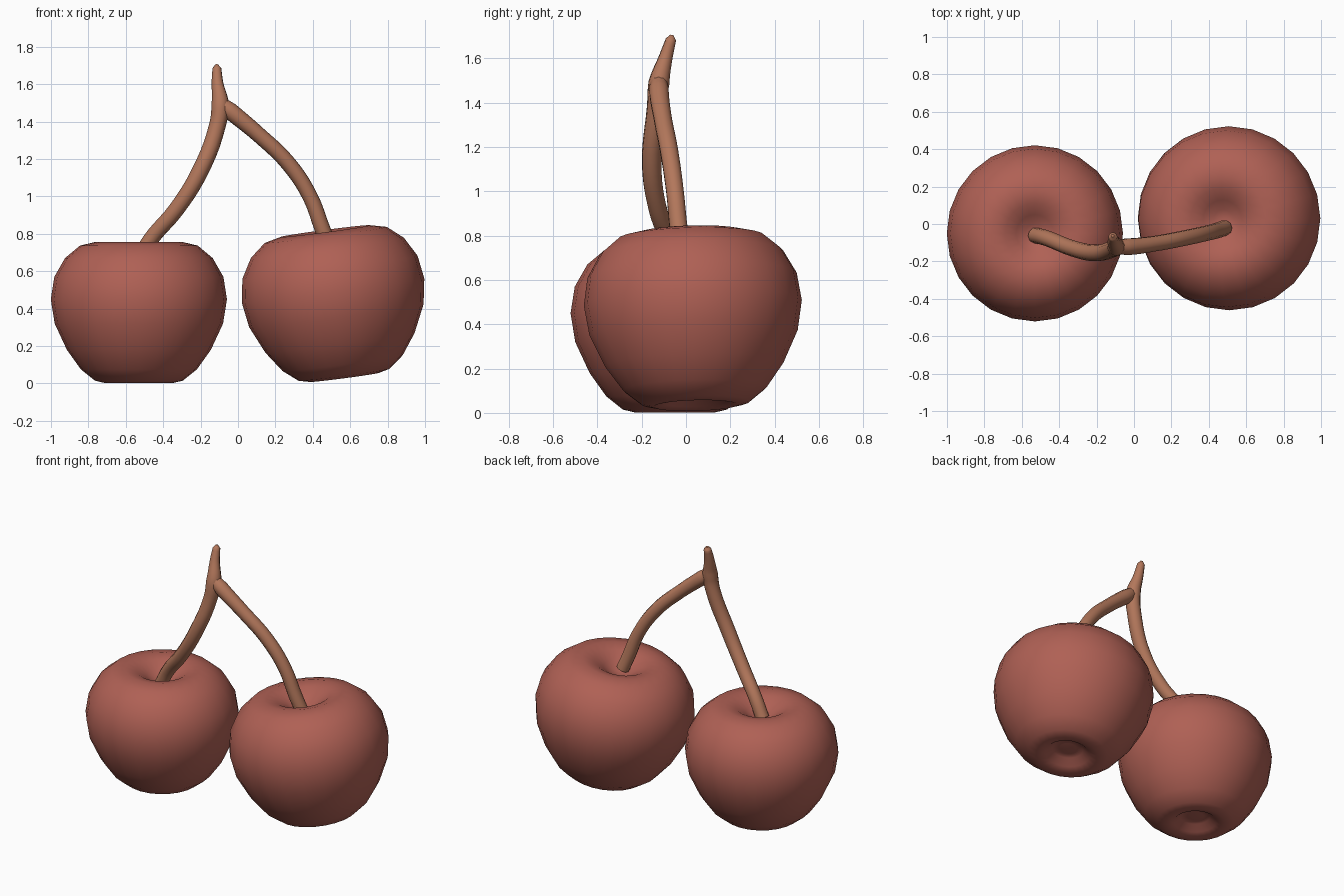
import bpy, bmesh, math
from mathutils import Matrix, Vector

if "Cube" in bpy.data.objects:
    bpy.data.objects.remove(bpy.data.objects["Cube"])


def material(name, rgb):
    m = bpy.data.materials.new(name)
    m.diffuse_color = (*rgb, 1)
    m.use_nodes = True
    m.node_tree.nodes["Principled BSDF"].inputs["Base Color"].default_value = m.diffuse_color
    return m


RED = material("cherry red", (0.43, 0.118, 0.09))
BROWN = material("stem brown", (0.45, 0.185, 0.105))

# cherry profile (radius, height): bottom bump, dimple, belly, shoulder, top dimple
PROFILE = [(0, 0.04), (0.05, 0.055), (0.09, 0.05), (0.13, 0.015), (0.18, 0.002),
           (0.235, 0.015), (0.31, 0.075), (0.385, 0.18), (0.45, 0.32), (0.471, 0.45),
           (0.452, 0.57), (0.395, 0.67), (0.315, 0.737), (0.23, 0.757),
           (0.16, 0.742), (0.10, 0.705), (0.05, 0.67), (0, 0.66)]
SIDES = 24


def cherry(name, center, scale, tilt_x, tilt_y):
    bm = bmesh.new()
    rings = []
    for r, z in PROFILE:
        n = SIDES if r else 1
        rings.append([bm.verts.new((r * math.cos(2 * math.pi * i / SIDES),
                                    r * math.sin(2 * math.pi * i / SIDES), z - 0.4))
                      for i in range(n)])
    for a, b in zip(rings, rings[1:]):
        for i in range(SIDES):
            j = (i + 1) % SIDES
            if len(a) == 1:
                bm.faces.new((a[0], b[j], b[i]))
            elif len(b) == 1:
                bm.faces.new((a[i], a[j], b[0]))
            else:
                bm.faces.new((a[i], a[j], b[j], b[i]))
    for f in bm.faces:
        f.smooth = True
    bm.transform(Matrix.Translation(center)
                 @ Matrix.Rotation(math.radians(tilt_y), 4, 'Y')
                 @ Matrix.Rotation(math.radians(tilt_x), 4, 'X')
                 @ Matrix.Diagonal((*scale, 1)))
    me = bpy.data.meshes.new(name)
    bm.to_mesh(me)
    bm.free()
    me.materials.append(RED)
    bpy.context.collection.objects.link(bpy.data.objects.new(name, me))


def stem(name, pts):
    # tapered round tube through points (x, y, z, radius)
    cu = bpy.data.curves.new(name, 'CURVE')
    cu.dimensions = '3D'
    cu.bevel_depth = 1
    cu.bevel_resolution = 3
    cu.resolution_u = 5
    cu.use_fill_caps = True
    sp = cu.splines.new('BEZIER')
    sp.bezier_points.add(len(pts) - 1)
    for p, (x, y, z, r) in zip(sp.bezier_points, pts):
        p.co = (x, y, z)
        p.radius = r
        p.handle_left_type = p.handle_right_type = 'AUTO'
    cu.materials.append(BROWN)
    bpy.context.collection.objects.link(bpy.data.objects.new(name, cu))


cherry("left_cherry", Vector((-0.53, -0.05, 0.40)), (1, 1, 1), 0, 0)
cherry("right_cherry", Vector((0.515, 0.032, 0.445)), (1.045, 1.045, 1.045), 1.5, -7.5)

# left stem runs up through the fork to the tip
stem("left_stem", [(-0.53, -0.06, 0.66, 0.042), (-0.47, -0.075, 0.765, 0.042),
                   (-0.33, -0.13, 0.93, 0.043), (-0.205, -0.155, 1.13, 0.045),
                   (-0.11, -0.132, 1.38, 0.045), (-0.095, -0.122, 1.49, 0.048),
                   (-0.11, -0.09, 1.61, 0.031), (-0.113, -0.068, 1.685, 0.024),
                   (-0.114, -0.063, 1.705, 0.008)])
# right stem joins at the fork
stem("right_stem", [(0.485, -0.02, 0.74, 0.042), (0.45, -0.033, 0.83, 0.042),
                    (0.385, -0.05, 1.0, 0.041), (0.27, -0.075, 1.175, 0.042),
                    (0.11, -0.105, 1.33, 0.042), (-0.04, -0.122, 1.455, 0.046),
                    (-0.095, -0.122, 1.50, 0.036)])
